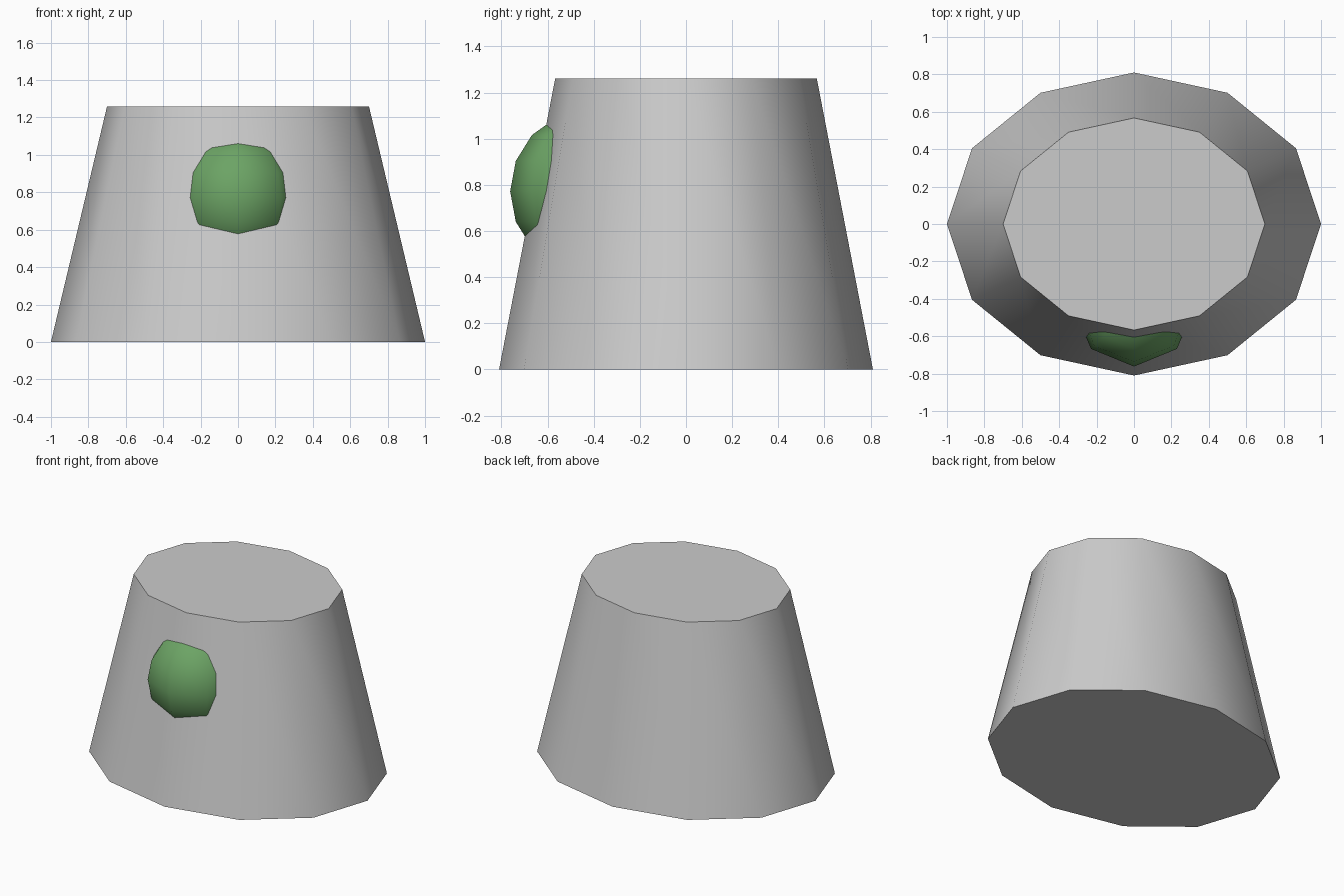
import bpy
from math import radians

if "Cube" in bpy.data.objects:
    bpy.data.objects.remove(bpy.data.objects["Cube"])

# Body: twelve-sided oval frustum standing on the ground
HEIGHT = 1.26
bpy.ops.mesh.primitive_cone_add(vertices=12, radius1=1.0, radius2=0.70,
                                depth=HEIGHT, location=(0, 0, HEIGHT / 2))
body = bpy.context.object
body.name = "tapered_body"
body.scale.y = 0.81
bpy.ops.object.transform_apply(location=False, rotation=False, scale=True)
bpy.ops.object.shade_smooth_by_angle(angle=radians(45))

# Nub: low-poly ball sunk into the front of the body
bpy.ops.mesh.primitive_uv_sphere_add(segments=8, ring_count=8, radius=1.0,
                                     location=(0, -0.44, 0.772))
nub = bpy.context.object
nub.name = "front_nub"
nub.scale = (0.325, 0.322, 0.345)
bpy.ops.object.transform_apply(location=False, rotation=False, scale=True)
bpy.ops.object.shade_smooth()

# Green colour for the nub
green = bpy.data.materials.new("green")
green.diffuse_color = (0.15, 0.37, 0.13, 1.0)
green.use_nodes = True
green.node_tree.nodes["Principled BSDF"].inputs["Base Color"].default_value = green.diffuse_color
nub.data.materials.append(green)
